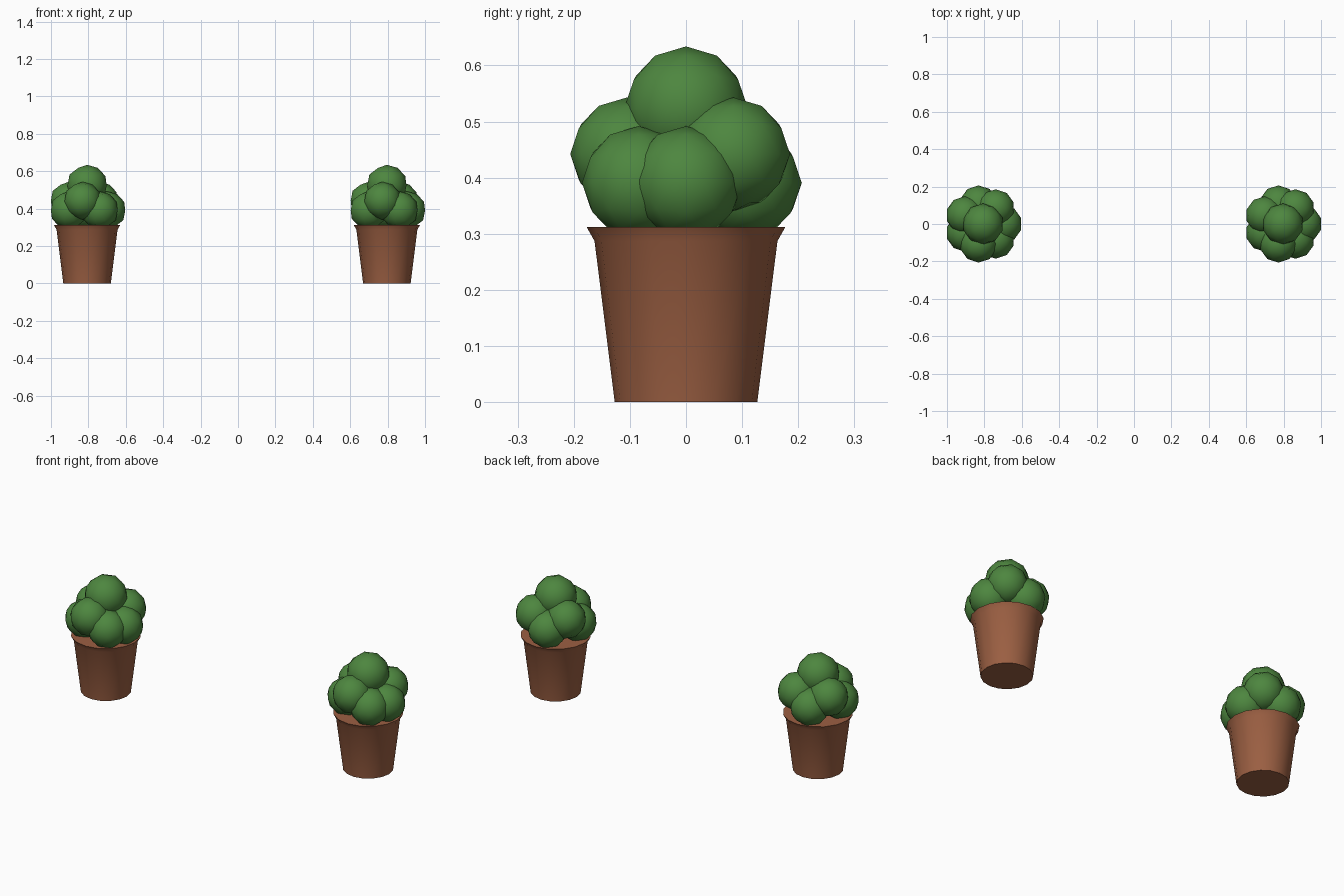
import bpy, bmesh, math

if "Cube" in bpy.data.objects:
    bpy.data.objects.remove(bpy.data.objects["Cube"])

def material(name, color):
    m = bpy.data.materials.new(name)
    m.diffuse_color = (*color, 1)
    m.use_nodes = True
    m.node_tree.nodes["Principled BSDF"].inputs["Base Color"].default_value = m.diffuse_color
    return m

CLAY = material("terracotta", (0.33, 0.115, 0.055))
LEAF = material("leaf", (0.075, 0.24, 0.05))
SIDES = 16

def finish(name, bm, mat, x):
    bmesh.ops.recalc_face_normals(bm, faces=bm.faces)
    me = bpy.data.meshes.new(name)
    bm.to_mesh(me)
    bm.free()
    me.materials.append(mat)
    ob = bpy.data.objects.new(name, me)
    ob.location.x = x
    bpy.context.collection.objects.link(ob)
    bpy.ops.object.select_all(action='DESELECT')
    ob.select_set(True)
    bpy.context.view_layer.objects.active = ob
    bpy.ops.object.shade_smooth_by_angle(angle=math.radians(40))

def pot(name, x):
    # tapered body with a flared rim, closed at both ends
    bm = bmesh.new()
    rings = []
    for r, z in [(0.127, 0), (0.163, 0.287), (0.177, 0.312)]:
        rings.append([bm.verts.new((r * math.cos(a), r * math.sin(a), z))
                      for a in (math.tau * i / SIDES for i in range(SIDES))])
    for lo, hi in zip(rings, rings[1:]):
        for i in range(SIDES):
            j = (i + 1) % SIDES
            bm.faces.new((lo[i], lo[j], hi[j], hi[i]))
    bm.faces.new(rings[0][::-1])
    bm.faces.new(rings[-1])
    finish(name, bm, CLAY, x)

def leaf_ball(name, x, center, r):
    bm = bmesh.new()
    bmesh.ops.create_icosphere(bm, subdivisions=2, radius=r)
    bmesh.ops.translate(bm, verts=bm.verts, vec=center)
    finish(name, bm, LEAF, x)

for side, x in (("left", -0.807), ("right", 0.796)):
    pot(f"{side}_pot", x)
    # ring of seven clumps at alternating heights, plus one on top
    for i in range(7):
        a = math.tau * i / 7
        center = (0.108 * math.cos(a), 0.108 * math.sin(a), 0.442 if i % 2 else 0.391)
        leaf_ball(f"{side}_foliage_{i + 1}", x, center, 0.101)
    leaf_ball(f"{side}_foliage_top", x, (0, 0, 0.524), 0.11)
